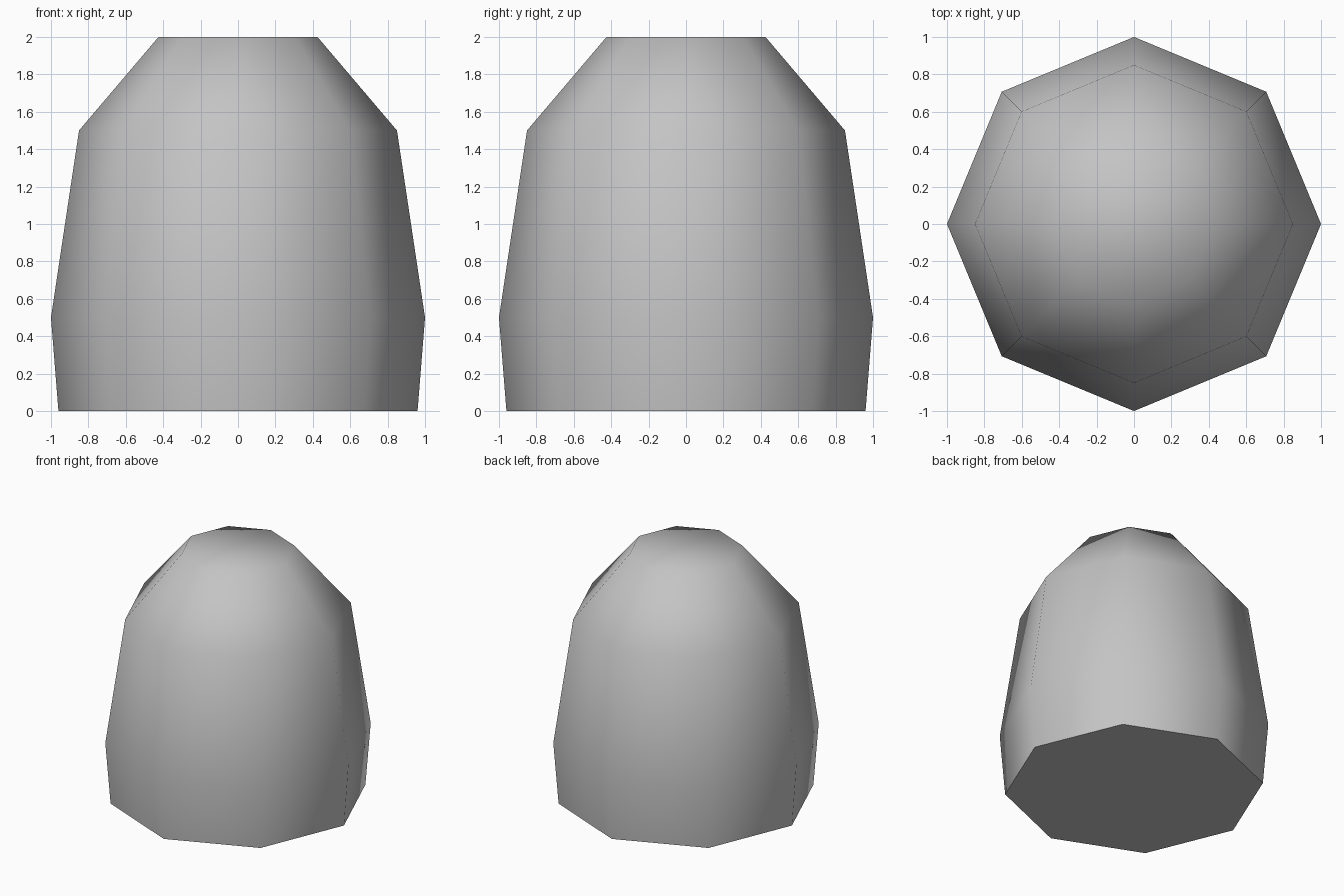
import bpy, bmesh, math

if "Cube" in bpy.data.objects:
    bpy.data.objects.remove(bpy.data.objects["Cube"])

SIDES = 8
PROFILE = [(0.96, 0.0), (1.0, 0.5), (0.85, 1.5), (0.425, 2.0)]  # radius, height

grey = bpy.data.materials.new("plain_grey")
grey.diffuse_color = (0.55, 0.55, 0.55, 1)
grey.use_nodes = True
grey.node_tree.nodes["Principled BSDF"].inputs["Base Color"].default_value = grey.diffuse_color

# Eight-sided rounded body: stacked rings, capped at both ends
bm = bmesh.new()
rings = [[bm.verts.new((r * math.cos(i * math.tau / SIDES),
                        r * math.sin(i * math.tau / SIDES), z))
          for i in range(SIDES)] for r, z in PROFILE]
for low, high in zip(rings, rings[1:]):
    for i in range(SIDES):
        j = (i + 1) % SIDES
        bm.faces.new((low[i], low[j], high[j], high[i]))
bottom = bm.faces.new(rings[0][::-1])
bm.faces.new(rings[-1])

# Smooth everywhere except the flat base
for f in bm.faces:
    f.smooth = f is not bottom
for e in bottom.edges:
    e.smooth = False

mesh = bpy.data.meshes.new("body")
bm.to_mesh(mesh)
bm.free()
mesh.materials.append(grey)
body = bpy.data.objects.new("body", mesh)
bpy.context.collection.objects.link(body)
